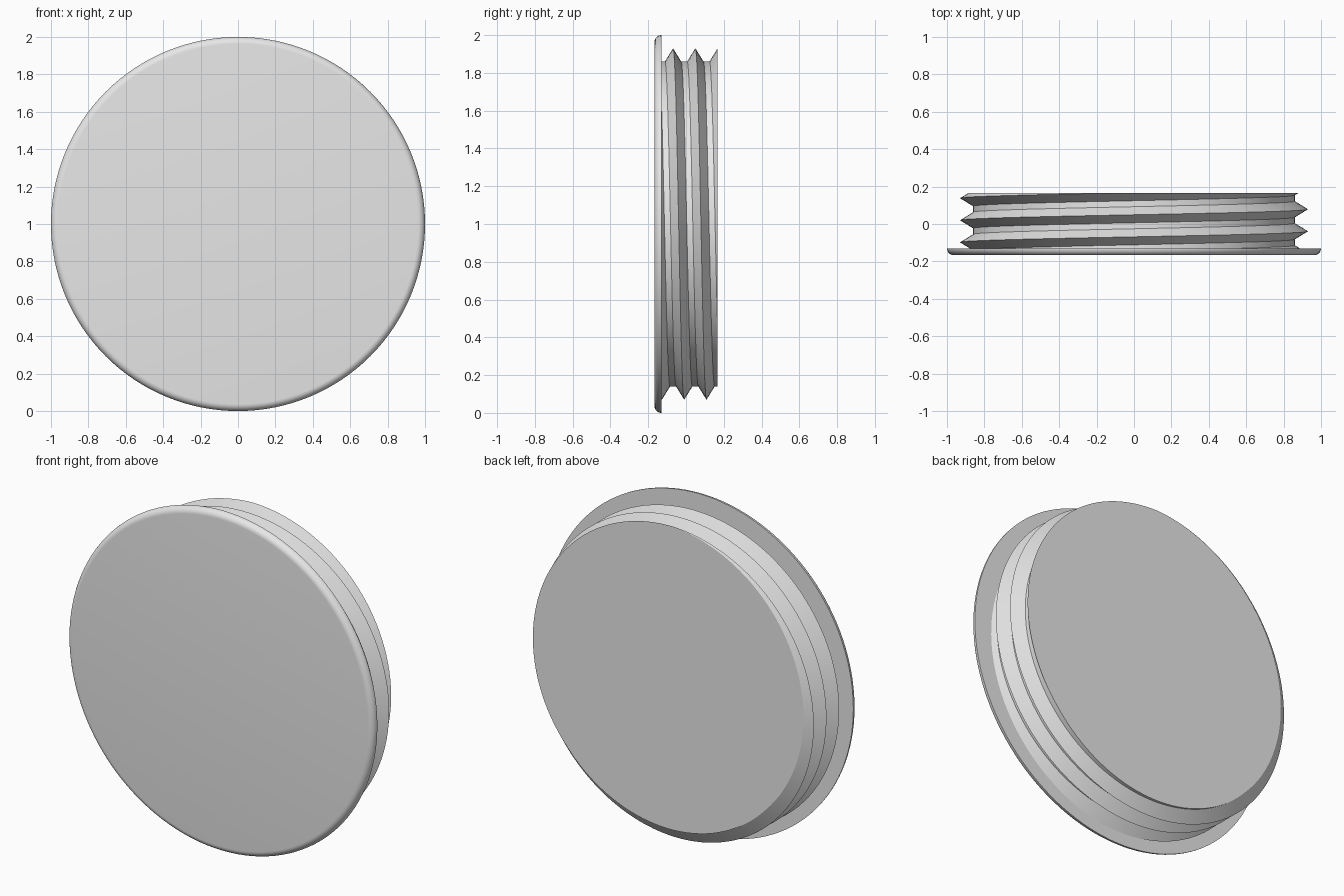
import bpy
import bmesh
from math import cos, sin, pi, radians
from mathutils import Vector, Matrix

cube = bpy.data.objects.get("Cube")
if cube:
    bpy.data.objects.remove(cube)

SEGMENTS = 128
FRONT, SEAT, BACK = -0.167, -0.13, 0.167      # depths along y
CORE, CREST = 0.86, 0.93                      # thread radii
PITCH, HALF_WIDTH, START = 0.118, 0.043, -0.098

grey = bpy.data.materials.new("light grey")
grey.use_nodes = True
grey.diffuse_color = (0.8, 0.8, 0.8, 1)
grey.node_tree.nodes["Principled BSDF"].inputs["Base Color"].default_value = (0.8, 0.8, 0.8, 1)


def finish(name, bm):
    """Turn a bmesh into a smooth, sharp-edged object."""
    bmesh.ops.recalc_face_normals(bm, faces=bm.faces)
    mesh = bpy.data.meshes.new(name)
    bm.to_mesh(mesh)
    bm.free()
    mesh.materials.append(grey)
    obj = bpy.data.objects.new(name, mesh)
    bpy.context.collection.objects.link(obj)
    bpy.ops.object.select_all(action='DESELECT')
    obj.select_set(True)
    bpy.context.view_layer.objects.active = obj
    bpy.ops.object.shade_smooth_by_angle(angle=radians(30))
    return obj


def ring_point(angle, radius, y):
    return Vector((-radius * cos(angle), y, 1 + radius * sin(angle)))


def skin(bm, rows):
    """Bridge successive rows of vertices with quads."""
    for a, b in zip(rows, rows[1:]):
        for i in range(len(a) - 1):
            bm.faces.new((a[i], a[i + 1], b[i + 1], b[i]))


# Cap flange: disc with a rounded front edge
bm = bmesh.new()
fillet = SEAT - FRONT
profile = [(1 - fillet + fillet * sin(t * pi / 16), SEAT - fillet * cos(t * pi / 16))
           for t in range(9)]
rows = [[bm.verts.new(ring_point(2 * pi * s / SEGMENTS, r, y)) for r, y in profile]
        for s in range(SEGMENTS)]
skin(bm, rows + rows[:1])
bm.faces.new([row[0] for row in rows])
bm.faces.new([row[-1] for row in rows])
finish("cap_flange", bm)

# Threaded plug: one pitch of the profile swept along a helix, welded and trimmed
bm = bmesh.new()
tooth = [(CORE, -HALF_WIDTH), (CREST, 0), (CORE, HALF_WIDTH), (CORE, PITCH - HALF_WIDTH)]
rows = []
for s in range(-SEGMENTS, 3 * SEGMENTS + 1):
    turn = s / SEGMENTS
    rows.append([bm.verts.new(ring_point(2 * pi * turn, r, START + PITCH * turn + dy))
                 for r, dy in tooth])
skin(bm, rows)
bmesh.ops.remove_doubles(bm, verts=bm.verts, dist=0.0005)
for y, direction in ((SEAT, -1), (BACK, 1)):
    cut = bmesh.ops.bisect_plane(
        bm, geom=bm.verts[:] + bm.edges[:] + bm.faces[:], dist=0.00001,
        plane_co=(0, y, 0), plane_no=(0, direction, 0), clear_outer=True)
    edges = [e for e in cut["geom_cut"] if isinstance(e, bmesh.types.BMEdge)]
    bmesh.ops.holes_fill(bm, edges=edges, sides=0)
finish("threaded_plug", bm)
